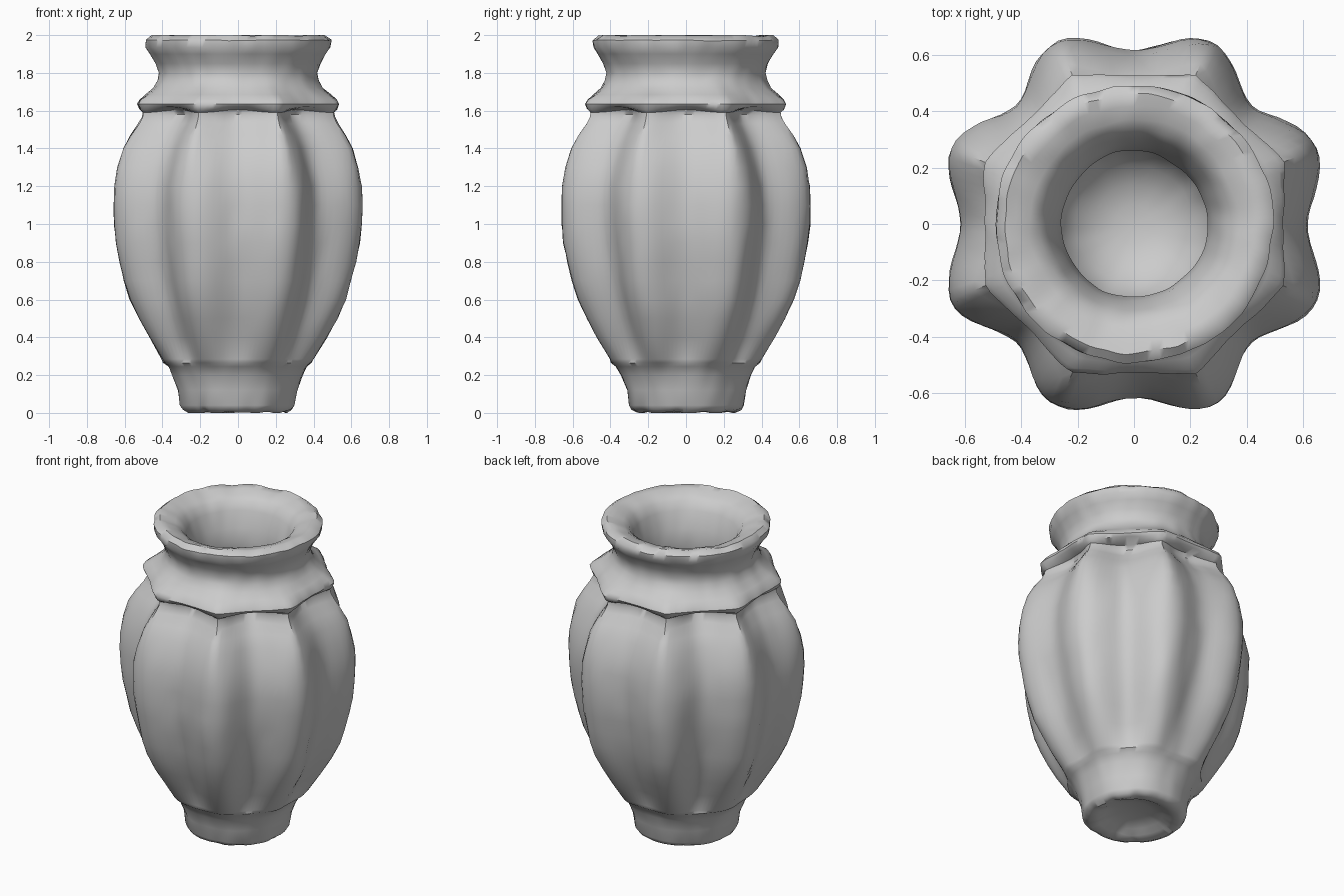
import bpy, bmesh, math
from mathutils import Vector, noise

N = 128     # segments around
FLUTES = 8

# (height, radius on the ridges, flute depth)
OUTSIDE = [
    (0.065, 0.0, 0), (0.06, 0.10, 0), (0.04, 0.17, 0), (0.015, 0.21, 0), (0.0, 0.26, 0),  # hollow underside
    (0.015, 0.293, .003), (0.04, 0.307, .003), (0.12, 0.318, .004), (0.20, 0.35, .005),   # foot
    (0.245, 0.378, .01), (0.265, 0.408, .015), (0.285, 0.425, .03),
    (0.40, 0.50, .055), (0.50, 0.56, .07), (0.60, 0.61, .08), (0.70, 0.645, .085),   # fluted body
    (0.80, 0.668, .085), (0.90, 0.688, .085), (1.0, 0.70, .085), (1.1, 0.703, .085),
    (1.2, 0.70, .085), (1.3, 0.684, .09), (1.4, 0.655, .095), (1.47, 0.615, .095),
    (1.53, 0.57, .095), (1.565, 0.55, .10), (1.59, 0.545, .085),
    (1.605, 0.56, .045), (1.635, 0.572, .045), (1.66, 0.555, .04),                   # collar
    (1.685, 0.51, .02), (1.72, 0.46, .01), (1.76, 0.43, 0), (1.80, 0.42, 0),         # neck
    (1.85, 0.437, 0), (1.90, 0.465, 0), (1.935, 0.49, 0), (1.975, 0.493, 0),         # rim
    (2.0, 0.46, 0)]
INSIDE = [
    (1.992, 0.42, 0), (1.975, 0.37, 0), (1.95, 0.335, 0), (1.90, 0.305, 0), (1.80, 0.275, 0),
    (1.72, 0.258, 0), (1.66, 0.265, 0), (1.58, 0.28, 0), (1.5, 0.28, 0),
    (1.42, 0.255, 0), (1.36, 0.21, 0), (1.31, 0.14, 0), (1.29, 0.07, 0), (1.285, 0.0, 0)]


def surface_point(z, r, depth, a):
    """Fluted, slightly hand-worn point on the pot."""
    valley = (1 + math.cos(FLUTES * a)) / 2
    diagonal = math.sin(2 * a) ** 2 if z < 1.6 else 0
    # ridges get narrower towards the collar
    sharp = 1 - 0.45 * min(1, max(0, (z - 1.15) / 0.35))
    rr = r - depth * valley ** sharp * (1 + 0.3 * diagonal)
    p = Vector((rr * math.cos(a), rr * math.sin(a), z))
    rr += 0.007 * noise.noise(p * 5) + 0.006 * noise.noise(p * 13)
    # rim and foot edge are chipped and uneven
    if z > 1.96:
        rr += 0.008 * noise.noise(p * 9)
        z -= 0.016 * max(0, noise.noise(p * 7))
    if z < 0.02:
        z += 0.02 * max(0, noise.noise(p * 11))
    # the collar arches up over every flute
    if 1.55 < z < 1.62:
        z += 0.015 * valley
    return rr * math.cos(a), rr * math.sin(a), z


bm = bmesh.new()
rings = []
for z, r, d in OUTSIDE + INSIDE:
    if r == 0:
        rings.append([bm.verts.new((0, 0, z))])
    else:
        rings.append([bm.verts.new(surface_point(z, r, d, 2 * math.pi * i / N))
                      for i in range(N)])
for lo, hi in zip(rings, rings[1:]):
    for i in range(N):
        j = (i + 1) % N
        if len(lo) == 1:
            bm.faces.new((lo[0], hi[j], hi[i]))
        elif len(hi) == 1:
            bm.faces.new((lo[i], lo[j], hi[0]))
        else:
            bm.faces.new((lo[i], lo[j], hi[j], hi[i]))
bmesh.ops.recalc_face_normals(bm, faces=bm.faces)

mesh = bpy.data.meshes.new("fluted_vase")
bm.to_mesh(mesh)
bm.free()
vase = bpy.data.objects.new("fluted_vase", mesh)
bpy.context.collection.objects.link(vase)
bpy.context.view_layer.objects.active = vase
vase.select_set(True)
bpy.ops.object.shade_smooth_by_angle(angle=math.radians(50))
